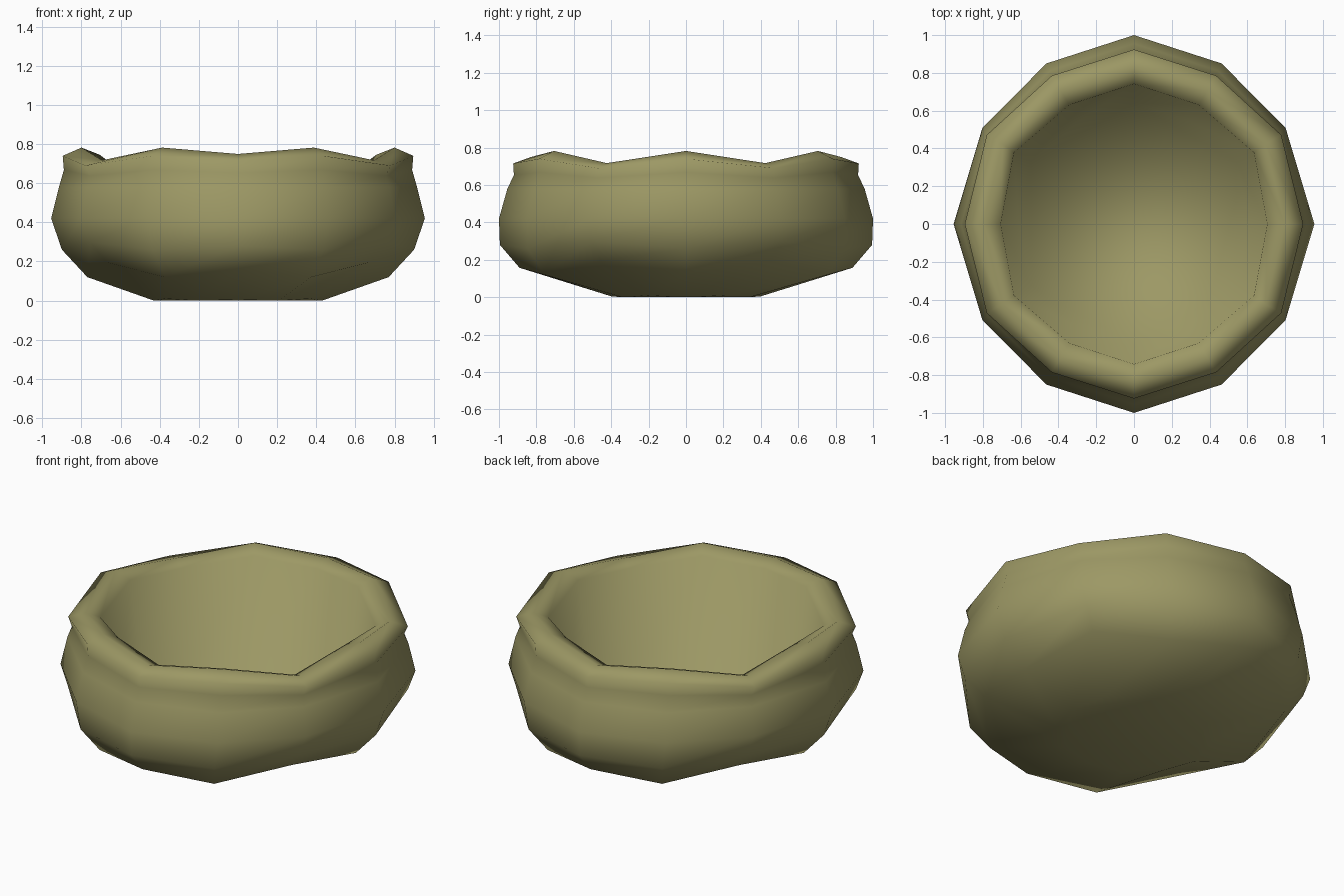
import bpy
import bmesh

old = bpy.data.objects.get("Cube")
if old:
    bpy.data.objects.remove(old)

# Olive clay colour
OLIVE = (0.335, 0.315, 0.13, 1.0)
clay = bpy.data.materials.new("olive_clay")
clay.use_nodes = True
clay.diffuse_color = OLIVE
shader = clay.node_tree.nodes["Principled BSDF"]
shader.inputs["Base Color"].default_value = OLIVE
shader.inputs["Roughness"].default_value = 0.9

# Profile rings: x radius, y radius, height, wave height, fullness of the corner
PROFILE = [
    (0.43, 0.40, 0.00, 0.01, 0.86),   # base
    (0.77, 0.89, 0.12, 0.075, 0.87),  # underside
    (0.90, 0.995, 0.26, 0.04, 0.84),  # lower belly
    (0.955, 1.00, 0.42, 0.0, 0.84),   # widest belly
    (0.915, 0.955, 0.58, 0.0, 0.845),  # shoulder
    (0.89, 0.92, 0.668, -0.03, 0.85),  # groove under the rim
    (0.896, 0.924, 0.74, -0.05, 0.87),  # rim outside
    (0.80, 0.83, 0.782, -0.065, 0.87),  # rim crest
    (0.706, 0.742, 0.745, -0.055, 0.90),  # inner lip
    (0.61, 0.64, 0.10, 0.02, 0.89),   # inner floor
]

# Quarter outline mirrored round to twelve corners
WAVE = [0, 1, 0, 0.5]


def ring_points(rx, ry, z, wave, full):
    xs = [1, full, 0.485, 0]
    ys = [0, 0.51, 0.85, 1]
    points = []
    for i in range(12):
        k = i % 6
        k = k if k <= 3 else 6 - k
        sx = 1 if i < 3 or i > 9 else -1
        sy = 1 if i < 6 else -1
        points.append((sx * rx * xs[k], sy * ry * ys[k], z + wave * WAVE[k]))
    return points


# Bowl: bridge the rings and close the base and floor
bm = bmesh.new()
rings = [[bm.verts.new(p) for p in ring_points(*r)] for r in PROFILE]
for low, high in zip(rings, rings[1:]):
    for i in range(12):
        j = (i + 1) % 12
        bm.faces.new((low[i], low[j], high[j], high[i]))
bm.faces.new(list(reversed(rings[0])))
bm.faces.new(rings[-1])
bmesh.ops.recalc_face_normals(bm, faces=bm.faces)
for face in bm.faces:
    face.smooth = True

mesh = bpy.data.meshes.new("bowl")
bm.to_mesh(mesh)
bm.free()
mesh.materials.append(clay)
bowl = bpy.data.objects.new("bowl", mesh)
bpy.context.collection.objects.link(bowl)
